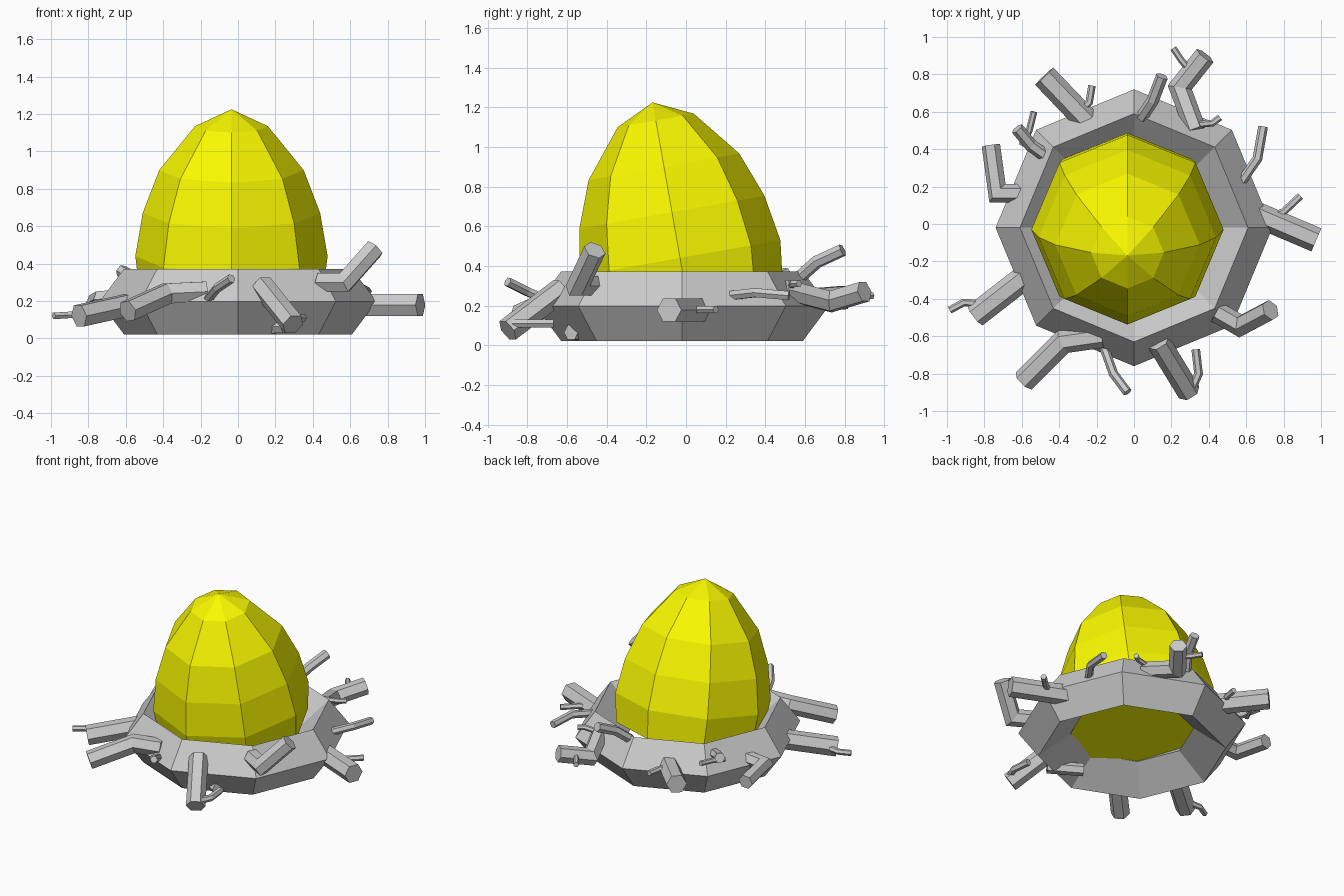
import bpy, bmesh, math
from mathutils import Vector, Matrix

if "Cube" in bpy.data.objects:
    bpy.data.objects.remove(bpy.data.objects["Cube"])


def finish(name, bm, mat=None):
    bmesh.ops.recalc_face_normals(bm, faces=bm.faces)
    me = bpy.data.meshes.new(name)
    bm.to_mesh(me)
    bm.free()
    ob = bpy.data.objects.new(name, me)
    bpy.context.collection.objects.link(ob)
    if mat:
        me.materials.append(mat)
    return ob


def bridge(bm, a, b):
    n = len(a)
    for i in range(n):
        bm.faces.new((a[i], a[(i + 1) % n], b[(i + 1) % n], b[i]))


def circle(bm, r, z, n=8):
    return [bm.verts.new((r * math.cos(2 * math.pi * i / n),
                          r * math.sin(2 * math.pi * i / n), z)) for i in range(n)]


# Nest ring: eight-sided hoop with a diamond cross-section
bm = bmesh.new()
rings = [circle(bm, r, z) for r, z in ((.74, .197), (.61, .372), (.4, .18), (.61, .022))]
for i in range(4):
    bridge(bm, rings[i], rings[(i + 1) % 4])
bmesh.ops.translate(bm, verts=bm.verts, vec=(0, -.02, 0))
finish("nest_ring", bm)

# Egg: eight-sided, leaning to the front
yellow = bpy.data.materials.new("egg_yellow")
yellow.diffuse_color = (.95, .95, 0, 1)
yellow.use_nodes = True
yellow.node_tree.nodes["Principled BSDF"].inputs["Base Color"].default_value = yellow.diffuse_color
bm = bmesh.new()
rings = [circle(bm, r, z) for r, z in
         ((.49, -.2), (.514, 0), (.474, .235), (.386, .467), (.195, .705))]
for a, b in zip(rings, rings[1:]):
    bridge(bm, a, b)
bm.faces.new(rings[0])
tip = bm.verts.new((0, 0, .797))
for i in range(8):
    bm.faces.new((rings[-1][i], rings[-1][(i + 1) % 8], tip))
bm.transform(Matrix.Translation((-.035, -.03, .44)) @ Matrix.Rotation(math.radians(10), 4, 'X'))
finish("egg", bm, yellow)


# Branches: six-sided mitred sticks along short paths
def branch(name, radius, *path):
    pts = [Vector(p) for p in path]
    bm = bmesh.new()
    dirs = [(b - a).normalized() for a, b in zip(pts, pts[1:])]
    side = dirs[0].cross(Vector((0, 0, 1))).normalized()
    up = side.cross(dirs[0])
    ring = [pts[0] + radius * (side * math.cos(k * math.pi / 3) + up * math.sin(k * math.pi / 3))
            for k in range(6)]
    loops = [[bm.verts.new(p) for p in ring]]
    for i in range(1, len(pts)):
        d = dirs[i - 1]
        plane = (d + dirs[i]).normalized() if i < len(dirs) else d
        ring = [p + d * ((pts[i] - p).dot(plane) / d.dot(plane)) for p in ring]
        loops.append([bm.verts.new(p) for p in ring])
        bridge(bm, loops[-2], loops[-1])
    bm.faces.new(loops[0])
    bm.faces.new(loops[-1])
    finish(name, bm)


branch("branch_right", .067, (.6, .075, .178), (.975, -.085, .178))
branch("twig_right", .02, (.72, .03, .18), (.8, .065, .18), (.89, .15, .18))
branch("branch_back_right", .057, (.33, .5, .28), (.245, .73, .22), (.38, .9, .27))
branch("twig_back_right", .018, (.3, .82, .25), (.25, .88, .25), (.21, .94, .25))
branch("twig_back_right_small", .018, (.33, .53, .3), (.42, .54, .31), (.46, .57, .31))
branch("twig_right_back", .026, (.57, .22, .25), (.66, .35, .265), (.69, .52, .25))
branch("branch_back", .033, (.04, .57, .34), (.1, .66, .42), (.15, .79, .48))
branch("branch_back_left", .067, (-.25, .55, .22), (-.48, .79, .24))
branch("twig_back_left", .02, (-.31, .58, .24), (-.24, .65, .23), (-.225, .74, .23))
branch("branch_left_back", .035, (-.48, .37, .3), (-.55, .42, .32), (-.625, .51, .36))
branch("twig_left_back", .018, (-.6, .42, .31), (-.56, .5, .32), (-.535, .6, .33))
branch("branch_left", .05, (-.6, .165, .22), (-.73, .165, .21), (-.765, .42, .19))
branch("branch_left_front", .066, (-.58, -.28, .18), (-.85, -.49, .12))
branch("twig_left_front", .02, (-.76, -.43, .13), (-.91, -.42, .125), (-.985, -.46, .12))
branch("branch_front_left", .062, (-.17, -.6, .25), (-.38, -.63, .24), (-.59, -.84, .145))
branch("twig_front", .025, (-.16, -.66, .21), (-.11, -.8, .27), (-.035, -.9, .32))
branch("branch_front_right", .063, (.13, -.63, .28), (.295, -.9, .075))
branch("twig_front_right", .023, (.33, -.67, .11), (.345, -.8, .11), (.31, -.88, .11))
branch("branch_right_front", .057, (.44, -.47, .3), (.57, -.545, .3), (.73, -.46, .48))
# Stick showing under the front of the ring
branch("branch_under_front", .042, (.05, -.45, .06), (.25, -.58, .065))
